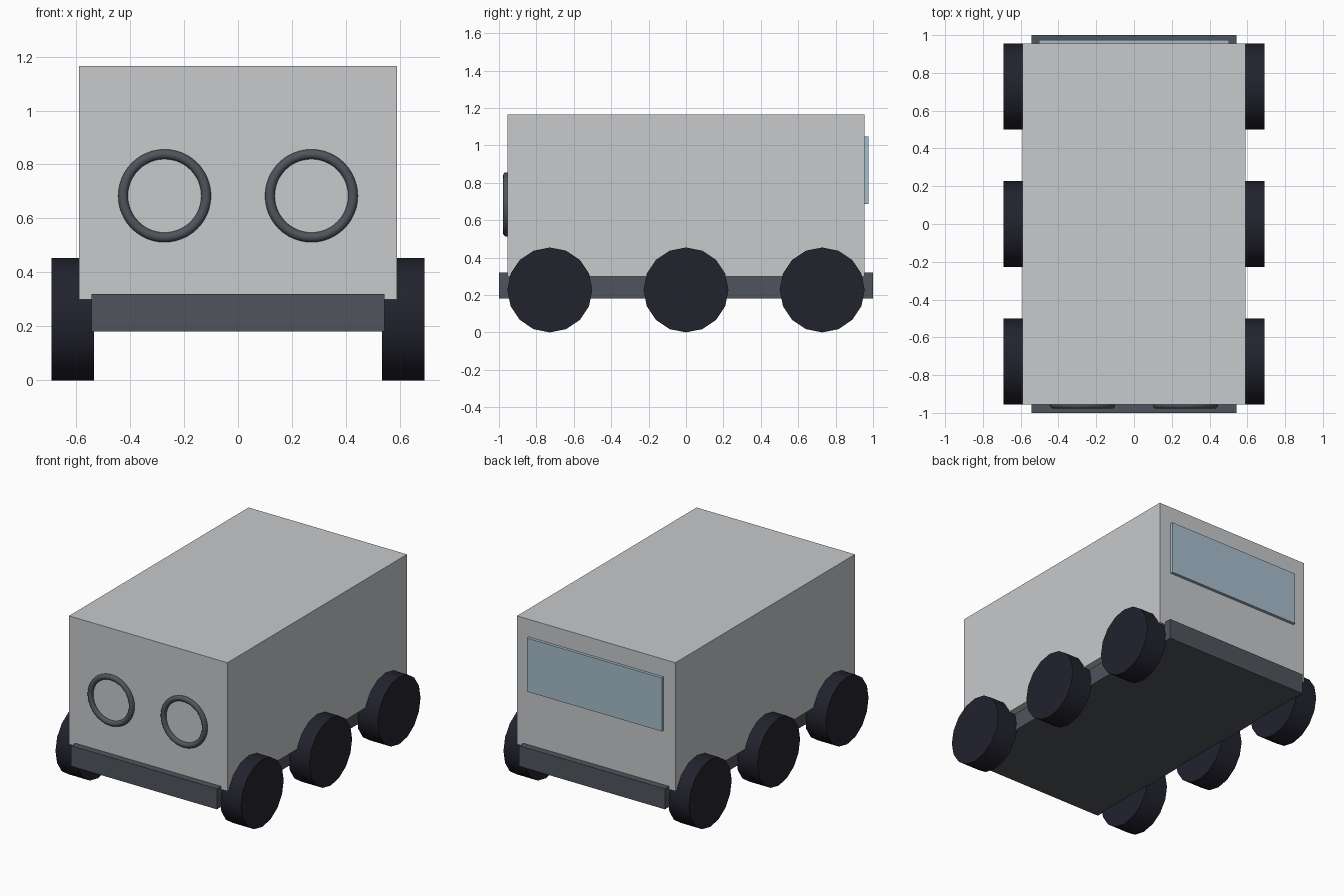
import bpy
import math

cube = bpy.data.objects.get("Cube")
if cube:
    bpy.data.objects.remove(cube, do_unlink=True)


def material(name, colour):
    mat = bpy.data.materials.new(name)
    mat.use_nodes = True
    mat.diffuse_color = (*colour, 1)
    bsdf = next(n for n in mat.node_tree.nodes if n.type == "BSDF_PRINCIPLED")
    bsdf.inputs["Base Color"].default_value = (*colour, 1)
    return mat


paint = material("light grey paint", (0.58, 0.585, 0.6))
metal = material("dark grey metal", (0.08, 0.09, 0.107))
rubber = material("black rubber", (0.016, 0.016, 0.027))
glass = material("pale blue glass", (0.39, 0.51, 0.61))


def finish(name, mat, smooth=False):
    obj = bpy.context.object
    obj.name = name
    obj.data.materials.append(mat)
    bpy.ops.object.transform_apply(location=False, rotation=True, scale=True)
    if smooth:
        bpy.ops.object.shade_smooth_by_angle(angle=math.radians(35))
    return obj


def box(name, size, centre, mat):
    bpy.ops.mesh.primitive_cube_add(size=1, location=centre)
    bpy.context.object.scale = size
    return finish(name, mat)


# Body shell, chassis slab forming both bumpers, and rear window
box("body", (1.18, 1.91, 0.865), (0, 0, 0.732), paint)
box("chassis", (1.085, 2, 0.138), (0, 0, 0.251), metal)
box("rear_window", (1.005, 0.04, 0.36), (0, 0.955, 0.866), glass)

for side, label in ((1, "left"), (-1, "right")):
    # Headlight ring
    bpy.ops.mesh.primitive_torus_add(
        location=(side * 0.272, -0.96, 0.684), rotation=(math.pi / 2, 0, 0),
        major_radius=0.154, minor_radius=0.018,
        major_segments=48, minor_segments=12)
    finish(label + "_headlight_ring", metal, smooth=True)

    # Three wheels along the side
    for y, place in ((-0.728, "front"), (0, "middle"), (0.728, "rear")):
        bpy.ops.mesh.primitive_cylinder_add(
            vertices=16, radius=0.227, depth=0.158,
            location=(side * 0.612, y, 0.227), rotation=(0, math.pi / 2, 0))
        finish(f"{place}_{label}_wheel", rubber, smooth=True)
